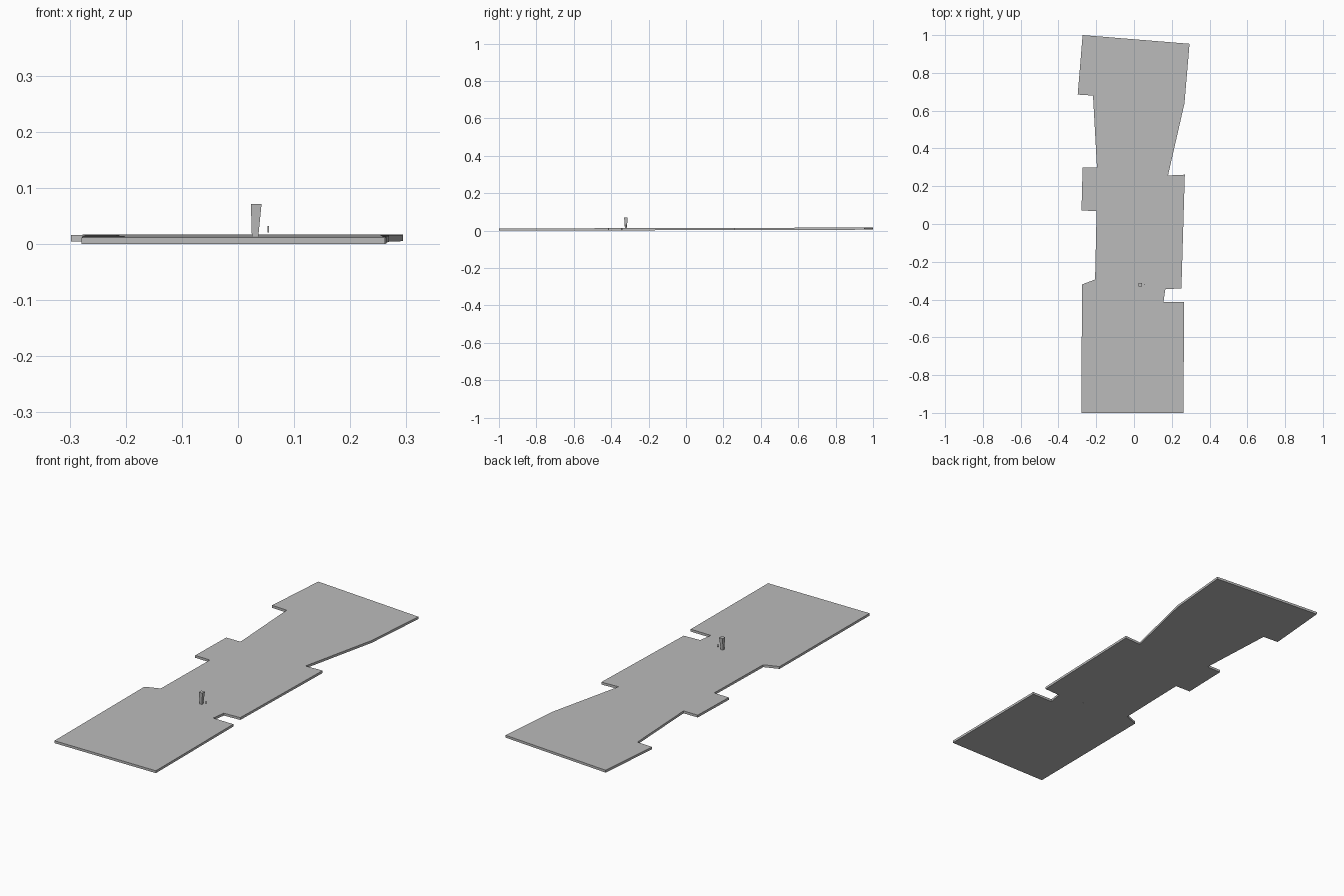
import bpy, bmesh

if "Cube" in bpy.data.objects:
    bpy.data.objects.remove(bpy.data.objects["Cube"])

grey = bpy.data.materials.new("plain grey")
grey.diffuse_color = (0.5, 0.5, 0.5, 1)
grey.use_nodes = True
grey.node_tree.nodes["Principled BSDF"].inputs["Base Color"].default_value = grey.diffuse_color


def prism(name, bottom, top):
    """Closed solid between two matching rings of points."""
    bm = bmesh.new()
    lo = [bm.verts.new(p) for p in bottom]
    hi = [bm.verts.new(p) for p in top]
    bm.faces.new(lo[::-1])
    bm.faces.new(hi)
    n = len(lo)
    for i in range(n):
        j = (i + 1) % n
        bm.faces.new((lo[i], lo[j], hi[j], hi[i]))
    bmesh.ops.recalc_face_normals(bm, faces=bm.faces)
    mesh = bpy.data.meshes.new(name)
    bm.to_mesh(mesh)
    bm.free()
    mesh.materials.append(grey)
    obj = bpy.data.objects.new(name, mesh)
    bpy.context.collection.objects.link(obj)
    return obj


def rect(x0, x1, y0, y1, z):
    return [(x0, y0, z), (x1, y0, z), (x1, y1, z), (x0, y1, z)]


# Floor slab: notched outline, rising gently towards the back
outline = [
    (-0.279, -1), (0.262, -1), (0.265, -0.414), (0.156, -0.412),
    (0.166, -0.345), (0.251, -0.341), (0.269, 0.261), (0.18, 0.257),
    (0.267, 0.638), (0.294, 0.954), (-0.272, 1), (-0.298, 0.685),
    (-0.217, 0.68), (-0.196, 0.299), (-0.272, 0.299), (-0.278, 0.071),
    (-0.198, 0.069), (-0.206, -0.294), (-0.275, -0.32),
]


def slope(y):
    return 0.0025 * (y + 1)


prism("floor_slab",
      [(x, y, slope(y)) for x, y in outline],
      [(x, y, slope(y) + 0.0115) for x, y in outline])

# Small post, wider at the top
prism("post",
      rect(0.025, 0.035, -0.326, -0.317, 0.001),
      rect(0.023, 0.042, -0.331, -0.312, 0.071))

# Tiny loose chip beside the post
prism("chip",
      rect(0.053, 0.055, -0.322, -0.319, 0.02),
      rect(0.0525, 0.0555, -0.323, -0.318, 0.032))
